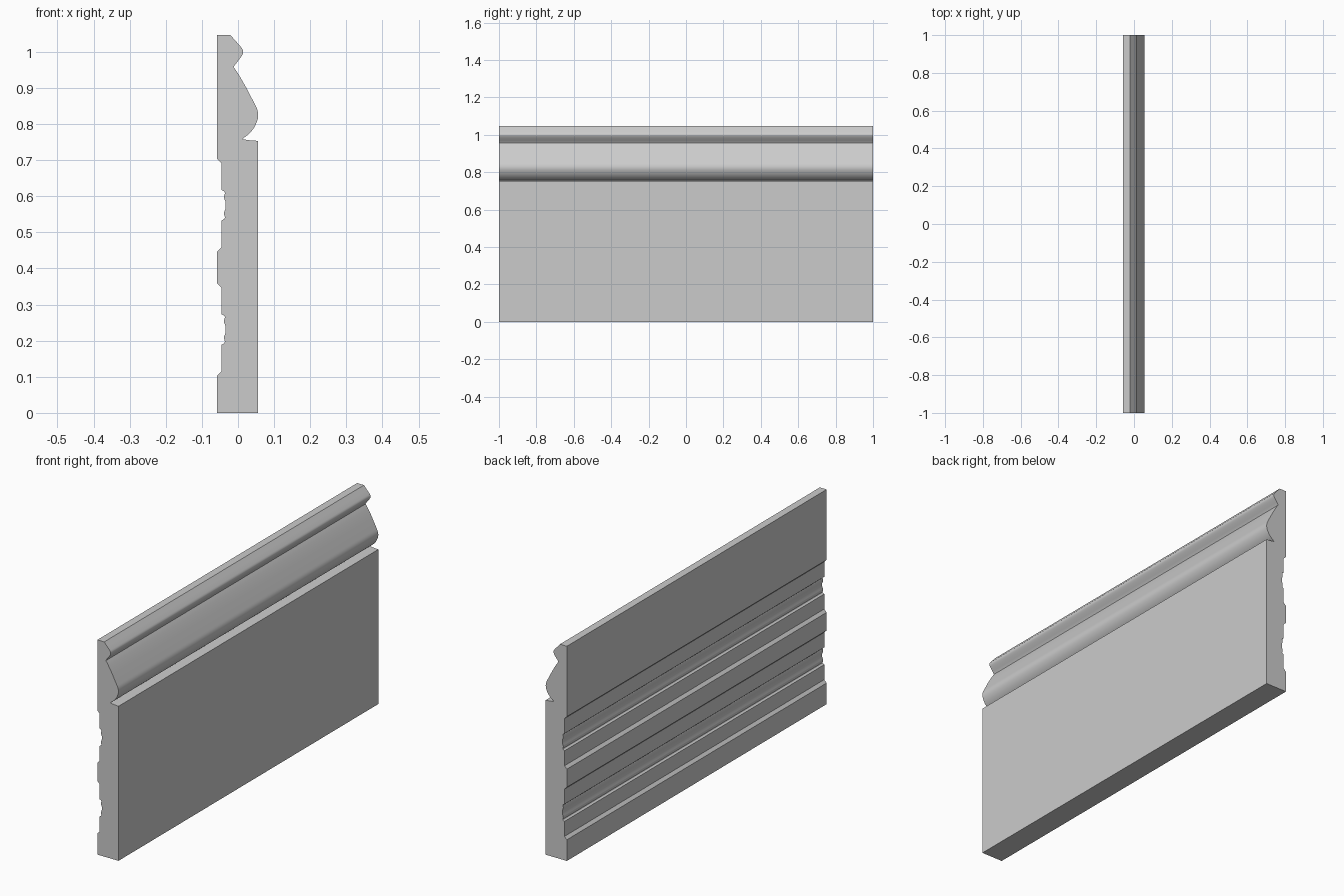
import bpy, bmesh
from mathutils import Vector

if "Cube" in bpy.data.objects:
    bpy.data.objects.remove(bpy.data.objects["Cube"])


def bezier(a, b, c, n=8):
    """Points on a quadratic curve from a to c, pulled towards b."""
    a, b, c = Vector(a), Vector(b), Vector(c)
    return [tuple(a * (1 - t) ** 2 + b * 2 * t * (1 - t) + c * t * t)
            for t in (i / n for i in range(n + 1))]


BACK, FACE, TOP = -0.058, 0.056, 1.046

# Moulded face, listed from the bottom up as (x, z)
front = [(FACE, 0), (FACE, 0.753), (0.03, 0.755), (0.012, 0.758)]
front += bezier((0.018, 0.763), (0.046, 0.781), (0.055, 0.815))
front += bezier((0.056, 0.823), (0.056, 0.838), (0.048, 0.852), 5)
front += bezier((0.022, 0.902), (-0.002, 0.945), (-0.012, 0.957), 4)
front += bezier((-0.009, 0.963), (0.002, 0.976), (0.010, 0.988), 4)
front += bezier((0.012, 0.992), (0.018, 1.001), (0.009, 1.012), 5)
front += [(-0.004, 1.027), (-0.021, TOP)]

# One backing relief groove: half of it as (x, distance from groove centre)
half = [(BACK, 0.128), (-0.045, 0.115), (-0.045, 0.042), (-0.038, 0.038),
        (-0.036, 0.034), (-0.039, 0.024), (-0.038, 0.018), (-0.034, 0.008)]
groove = [(x, d) for x, d in half] + [(x, -d) for x, d in reversed(half)]

# Back face, listed from the top down with two grooves
back = [(BACK, TOP)]
for centre in (0.575, 0.231):
    back += [(x, centre + d) for x, d in groove]
back.append((BACK, 0))

# Extrude the profile along the length
bm = bmesh.new()
end = bm.faces.new([bm.verts.new((x, -1, z)) for x, z in front + back])
extruded = bmesh.ops.extrude_face_region(bm, geom=[end], use_keep_orig=True)
moved = [g for g in extruded["geom"] if isinstance(g, bmesh.types.BMVert)]
bmesh.ops.translate(bm, vec=(0, 2, 0), verts=moved)
bmesh.ops.recalc_face_normals(bm, faces=bm.faces)
mesh = bpy.data.meshes.new("skirting_board")
bm.to_mesh(mesh)
bm.free()

board = bpy.data.objects.new("skirting_board", mesh)
bpy.context.collection.objects.link(board)
bpy.context.view_layer.objects.active = board
board.select_set(True)
bpy.ops.object.shade_smooth_by_angle(angle=0.52)
